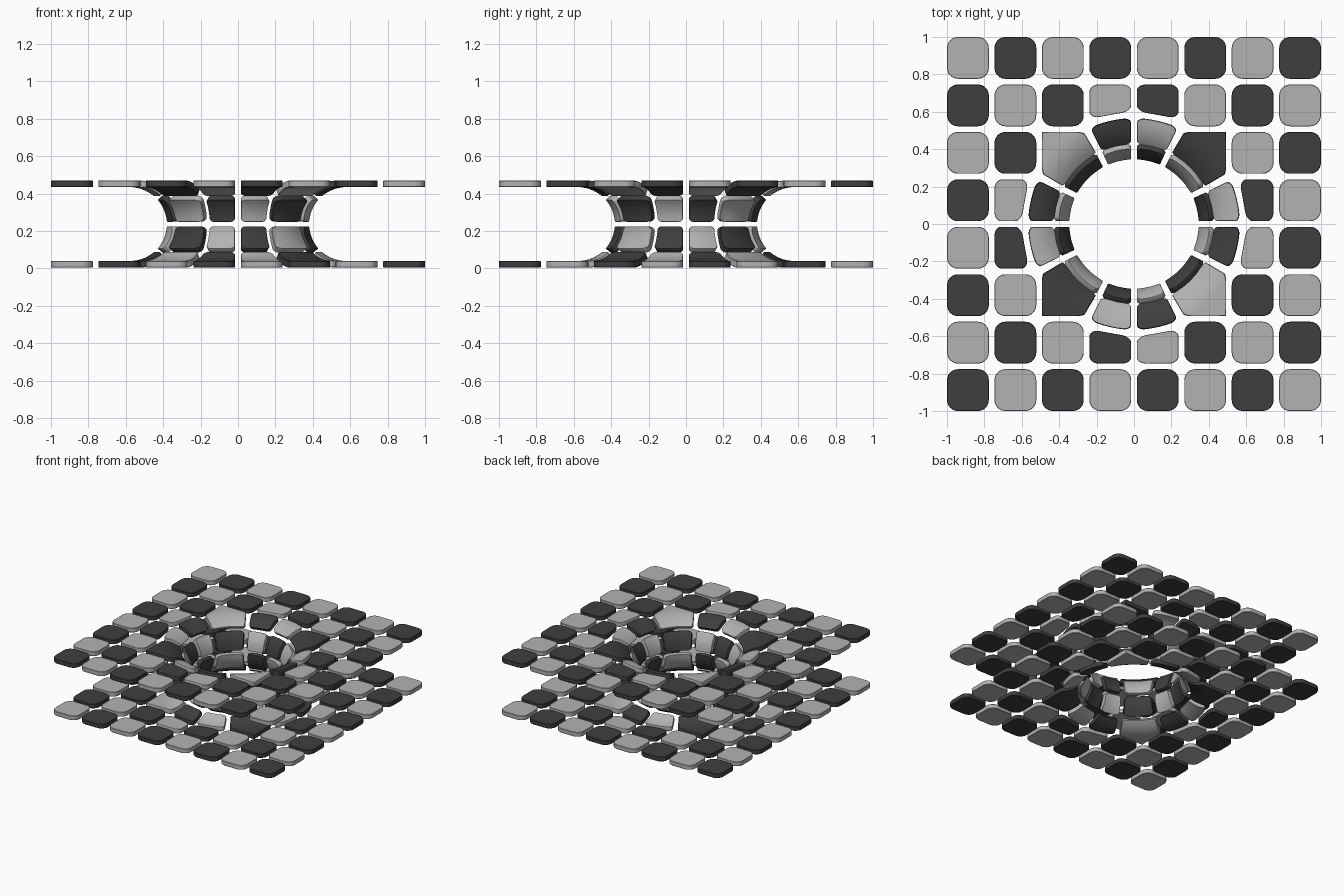
import bpy, bmesh
from math import sin, cos, atan2, hypot, pi, radians

if "Cube" in bpy.data.objects:
    bpy.data.objects.remove(bpy.data.objects["Cube"])

PITCH, HALF = 0.2537, 0.1118         # tile spacing and half size
R0, BEND, ZC, TH = 0.578, 0.215, 0.237, 0.018   # funnel start, bend radius, mid height, half thickness
SPLIT = radians(26)                  # angular border between side and corner funnel tiles
R_MID, R_THROAT = R0 - BEND * pi / 4, R0 - BEND * pi / 2


def warp(x, y, h, side):
    """Bend the flat sheet down into the funnel; h is the offset along the normal."""
    rho, th = hypot(x, y), atan2(y, x)
    if rho >= R0:
        r, z = rho, BEND + h
    else:
        a = (R0 - rho) / BEND
        r, z = R0 - (BEND + h) * sin(a), (BEND + h) * cos(a)
    return (r * cos(th), r * sin(th), ZC + side * z)


def outline(rc):
    """Rounded square in the range -1..1."""
    pts, c = [], 1 - rc
    for k in range(4):
        q = k * pi / 2
        cx = c if k in (0, 3) else -c
        cy = c if k in (0, 1) else -c
        arc = [(cx + rc * cos(q + i * pi / 12), cy + rc * sin(q + i * pi / 12)) for i in range(7)]
        pts += arc
        dx, dy = -sin(q + pi / 2 - pi / 2), 0
        # straight side to the next corner
        ex, ey = [(-2 * c, 0), (0, -2 * c), (2 * c, 0), (0, 2 * c)][k]
        pts += [(arc[-1][0] + ex * i / 4, arc[-1][1] + ey * i / 4) for i in (1, 2, 3)]
    return pts


def sector(t0, t1, r0, r1, m0, m1):
    """Patch between two angles (from the y axis) and two sheet radii, with angular gaps m0, m1."""
    def f(u, v):
        w = (v + 1) / 2
        m = m0 + (m1 - m0) * w
        th = (t0 + m) + (t1 - t0 - 2 * m) * (u + 1) / 2
        r = r0 + (r1 - r0) * w
        return r * sin(th), r * cos(th)
    return f


def flat(a, b):
    return lambda u, v: ((a + .5) * PITCH + u * HALF, (b + .5) * PITCH + v * HALF)


def trimmed(u, v):
    """Flat tile whose inner edge makes room for the funnel."""
    lo = 0.603 - 0.02 * (u + 1)
    hi = 2.5 * PITCH + HALF
    return PITCH / 2 + u * HALF, lo + (hi - lo) * (v + 1) / 2


def corner(u, v):
    """Funnel corner: inner edge is an arc, outer edge is a square corner."""
    lo, hi = 1.5 * PITCH - HALF, 1.5 * PITCH + HALF
    ix, iy = inner_arc(u, -1)
    ox = lo + (hi - lo) * min(1, u + 1)
    oy = hi - (hi - lo) * max(0, u)
    w = (v + 1) / 2
    return ix + (ox - ix) * w, iy + (oy - iy) * w


inner_arc = sector(SPLIT, pi / 2 - SPLIT, R_MID + .014, R0, .037, .037)
side_tile = sector(0, SPLIT, R_MID + .014, R0 - .013, .037, .027)
throat_side = sector(0, SPLIT, R_THROAT + .013, R_MID - .013, .043, .039)
throat_corner = sector(SPLIT, pi / 2 - SPLIT, R_THROAT + .013, R_MID - .013, .043, .039)


def add_tile(bm, plane, swap, sx, sy, side, rc, curved):
    pts = outline(rc)
    inner = (.7, .4, .12) if curved else ()
    layers = [(s, TH) for s in reversed(inner)] + [(.98, TH), (1, TH - .003), (1, .003 - TH), (.98, -TH)]
    layers += [(s, -TH) for s in inner]
    rings = []
    for s, h in layers:
        ring = []
        for u, v in pts:
            x, y = plane(u * s, v * s)
            if swap:
                x, y = y, x
            ring.append(bm.verts.new(warp(x * sx, y * sy, h, side)))
        rings.append(ring)
    n = len(pts)
    for p, q in zip(rings, rings[1:]):
        for i in range(n):
            bm.faces.new((p[i], p[(i + 1) % n], q[(i + 1) % n], q[i]))
    bm.faces.new(rings[0])
    bm.faces.new(rings[-1][::-1])


# materials for the checker pattern
mats = {}
for name, c in (("light", 0.45), ("dark", 0.05)):
    mats[name] = bpy.data.materials.new(name + "_tile")
    mats[name].diffuse_color = (c, c * .97, c * .97, 1) if name == "dark" else (c, c, c, 1)

parts = {}


def mesh_for(part, dark):
    return parts.setdefault((part, "dark" if dark else "light"), bmesh.new())


# upper and lower boards, quadrant by quadrant, joined by the throat tiles
for side, level in ((1, "upper"), (-1, "lower")):
    for sx in (1, -1):
        for sy in (1, -1):
            for a in range(4):
                for b in range(4):
                    if a == 0 and b == 0:
                        continue
                    i = a + 4 if sx > 0 else 3 - a
                    j = b + 4 if sy > 0 else 3 - b
                    dark = ((i + j) % 2 == 0) == (side > 0)
                    swap, key = a > b, (min(a, b), max(a, b))
                    args = (swap, sx, sy, side)
                    if key in ((0, 1), (1, 1)):
                        ring, throat = (side_tile, throat_side) if key == (0, 1) else (corner, throat_corner)
                        add_tile(mesh_for(level + "_funnel", dark), ring, *args, .36 if key == (0, 1) else .2, True)
                        add_tile(mesh_for(level + "_throat", not dark), throat, *args, .32, True)
                    elif key == (0, 2):
                        add_tile(mesh_for(level + "_board", dark), trimmed, *args, .45, False)
                    else:
                        add_tile(mesh_for(level + "_board", dark), flat(*key), *args, .52, False)

for (part, tone), bm in parts.items():
    bmesh.ops.remove_doubles(bm, verts=bm.verts, dist=1e-6)
    bmesh.ops.recalc_face_normals(bm, faces=bm.faces)
    me = bpy.data.meshes.new(f"{part}_{tone}_tiles")
    bm.to_mesh(me)
    bm.free()
    me.materials.append(mats[tone])
    ob = bpy.data.objects.new(me.name, me)
    bpy.context.collection.objects.link(ob)
    bpy.ops.object.select_all(action='DESELECT')
    ob.select_set(True)
    bpy.context.view_layer.objects.active = ob
    bpy.ops.object.shade_smooth_by_angle(angle=radians(30))

for m in bpy.data.materials:
    if m.users and not m.is_grease_pencil:
        m.use_nodes = True
        m.node_tree.nodes["Principled BSDF"].inputs["Base Color"].default_value = m.diffuse_color
